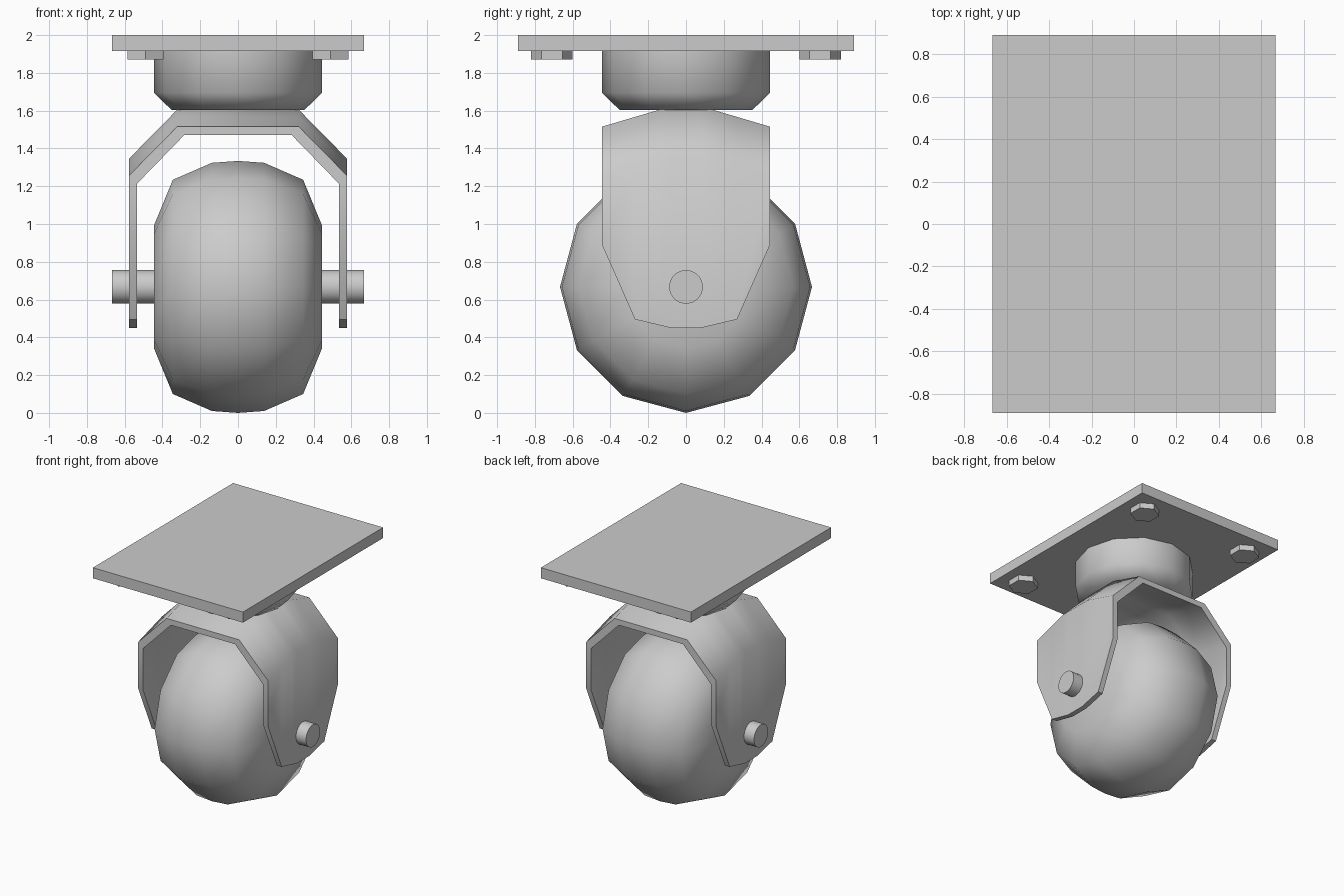
import bpy, bmesh
from math import cos, sin, pi, radians

if "Cube" in bpy.data.objects:
    bpy.data.objects.remove(bpy.data.objects["Cube"])


def finish(name, bm):
    bmesh.ops.recalc_face_normals(bm, faces=bm.faces)
    me = bpy.data.meshes.new(name)
    bm.to_mesh(me)
    bm.free()
    ob = bpy.data.objects.new(name, me)
    bpy.context.collection.objects.link(ob)
    bpy.ops.object.select_all(action='DESELECT')
    ob.select_set(True)
    bpy.context.view_layer.objects.active = ob
    bpy.ops.object.shade_smooth_by_angle(angle=radians(50))
    return ob


def loft(name, rings):
    """Skin closed rings of points and cap both ends."""
    bm = bmesh.new()
    vs = [[bm.verts.new(p) for p in ring] for ring in rings]
    n = len(vs[0])
    for a, b in zip(vs, vs[1:]):
        for i in range(n):
            j = (i + 1) % n
            bm.faces.new((a[i], a[j], b[j], b[i]))
    bm.faces.new(vs[0])
    bm.faces.new(vs[-1])
    return finish(name, bm)


def turned(name, profile, sides, place):
    """Revolve (radius, height) points; place maps (u, v, height) to xyz."""
    return loft(name, [[place(r * sin(2 * pi * i / sides), r * cos(2 * pi * i / sides), h)
                        for i in range(sides)] for r, h in profile])


AXLE_Z = 0.667
upright = lambda u, v, h: (u, v, h)
sideways = lambda u, v, h: (h, u, AXLE_Z + v)

# mounting plate
loft("mounting_plate", [[(x, y, z) for x, y in
                         ((-.667, -.89), (.667, -.89), (.667, .89), (-.667, .89))]
                        for z in (1.915, 2.0)])

# hex bolt heads under the plate corners
for sx in (-1, 1):
    for sy in (-1, 1):
        turned("bolt_head", [(.11, 1.87), (.11, 1.917)], 6,
               lambda u, v, h: (sx * .49 + u, sy * .71 + v, h))

# swivel housing
turned("swivel_housing", [(.352, 1.604), (.445, 1.695), (.445, 1.917)], 12, upright)

# wheel and axle
half = [(.667, 0), (.657, .138), (.567, .345), (.325, .445)]
turned("wheel", [(r, -x) for r, x in half[:0:-1]] + half, 12, sideways)
turned("axle", [(.089, -.667), (.089, .667)], 32, sideways)

# fork: bent strip, (y, bottom z, crown rise) per column
columns = [(.08, .45, .09), (.14, .51 - .015, .09), (.27, .495, .052), (.445, .89, 0)]
columns[1] = (.14, .464, .09)
columns = [(-y, b, r) for y, b, r in columns[::-1]] + columns
rings = []
for y, b, r in columns:
    outer = [(.578, b), (.578, 1.255 + r), (.322, 1.515 + r)]
    inner = [(.535, b), (.535, 1.213 + r), (.285, 1.47 + r)]
    right = [(x, y, z) for x, z in outer]
    right_in = [(x, y, z) for x, z in inner]
    mirror = lambda pts: [(-x, yy, z) for x, yy, z in pts]
    rings.append(right + mirror(right)[::-1] + mirror(right_in) + right_in[::-1])
loft("fork", rings)
